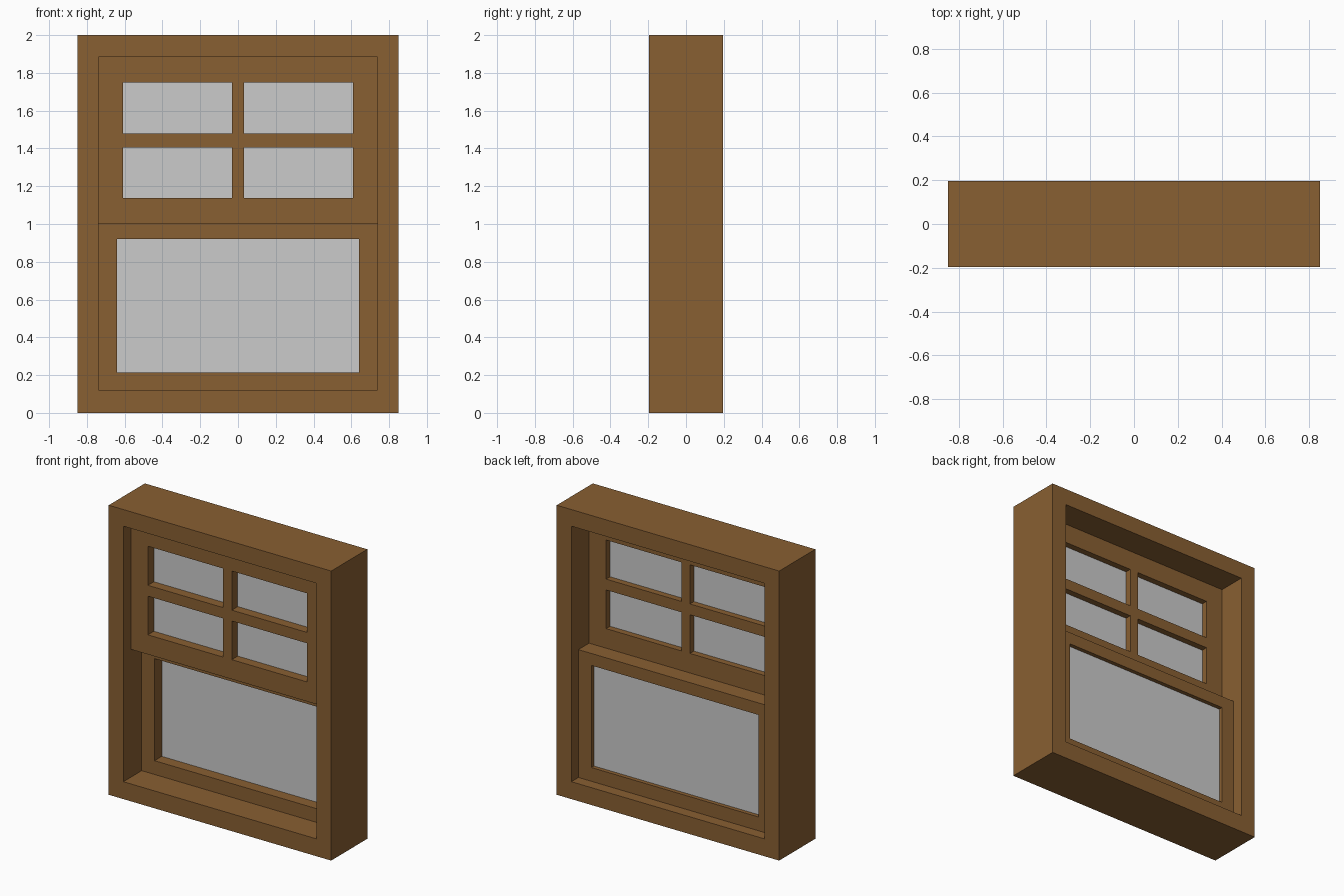
import bpy, bmesh

if "Cube" in bpy.data.objects:
    bpy.data.objects.remove(bpy.data.objects["Cube"])

def material(name, rgb):
    m = bpy.data.materials.new(name)
    m.diffuse_color = (*rgb, 1)
    m.use_nodes = True
    m.node_tree.nodes["Principled BSDF"].inputs["Base Color"].default_value = m.diffuse_color
    return m

wood = material("wood", (0.25, 0.115, 0.032))

def panel(name, xs, zs, holes, y0, y1, mat=wood):
    """Slab on a grid of x/z lines, leaving out the cells listed in holes."""
    bm = bmesh.new()
    v = [[bm.verts.new((x, y0, z)) for z in zs] for x in xs]
    for i in range(len(xs) - 1):
        for k in range(len(zs) - 1):
            if (i, k) not in holes:
                bm.faces.new((v[i][k], v[i+1][k], v[i+1][k+1], v[i][k+1]))
    ext = bmesh.ops.extrude_face_region(bm, geom=bm.faces[:], use_keep_orig=True)
    bmesh.ops.translate(bm, vec=(0, y1 - y0, 0),
                        verts=[g for g in ext["geom"] if isinstance(g, bmesh.types.BMVert)])
    bmesh.ops.recalc_face_normals(bm, faces=bm.faces[:])
    me = bpy.data.meshes.new(name)
    bm.to_mesh(me)
    bm.free()
    ob = bpy.data.objects.new(name, me)
    bpy.context.collection.objects.link(ob)
    if mat:
        me.materials.append(mat)
    return ob

# Outer frame
panel("outer_frame", (-.85, -.738, .738, .85), (0, .12, 1.885, 2), {(1, 1)}, -.197, .197)

# Upper sash with four panes, set towards the front
panel("upper_sash", (-.738, -.608, -.033, .033, .608, .738),
      (1.003, 1.138, 1.405, 1.48, 1.75, 1.885),
      {(1, 1), (1, 3), (3, 1), (3, 3)}, -.115, .003)
panel("upper_glass", (-.62, .62), (1.13, 1.76), set(), -.05, -.04, None)

# Lower sash with one large pane, set towards the back
panel("lower_sash", (-.738, -.64, .64, .738), (.12, .215, .92, 1.003), {(1, 1)}, .003, .12)
panel("lower_glass", (-.65, .65), (.205, .93), set(), .082, .092, None)
